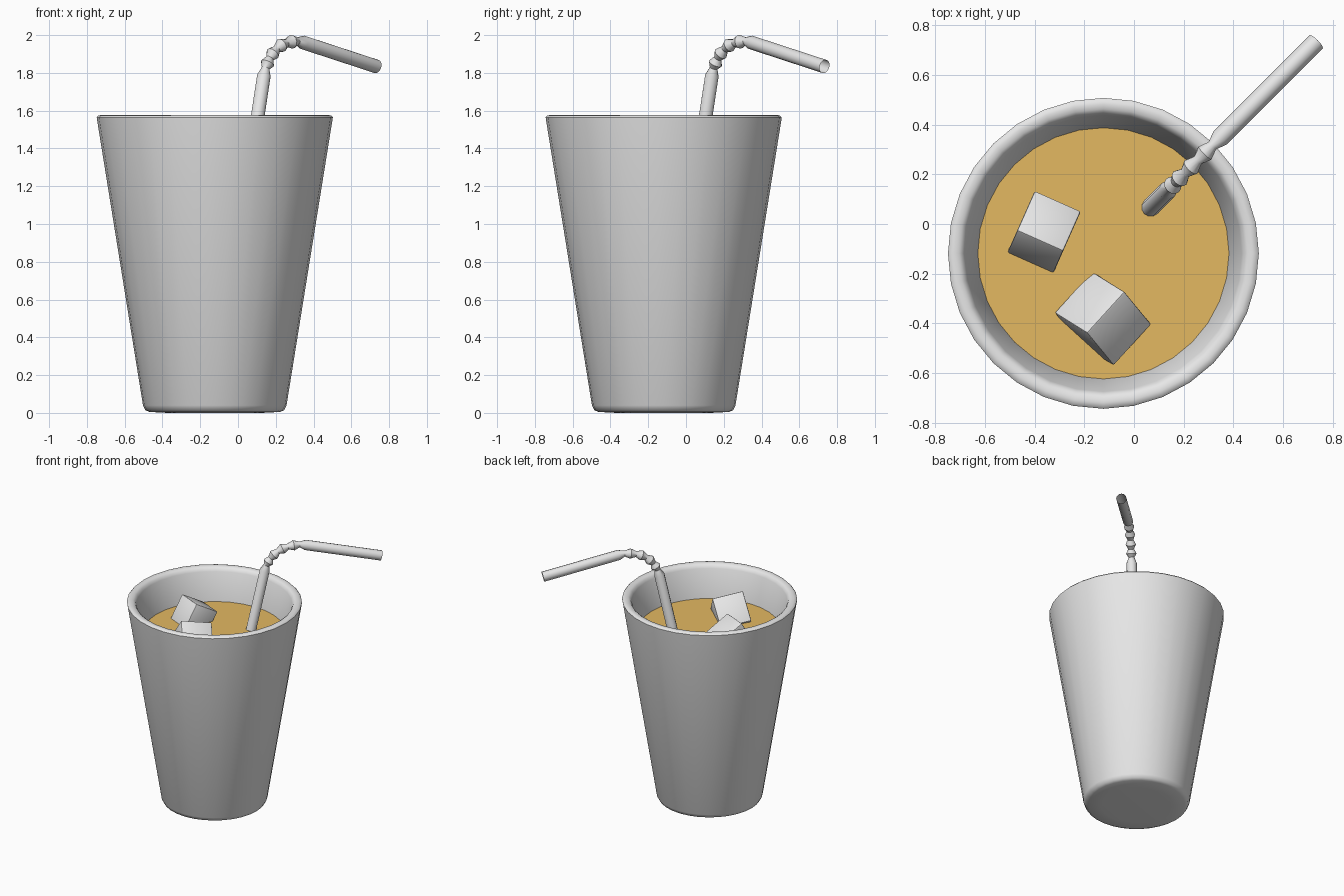
import bpy, bmesh, math
from mathutils import Vector, Matrix

if "Cube" in bpy.data.objects:
    bpy.data.objects.remove(bpy.data.objects["Cube"])


def material(name, rgb):
    m = bpy.data.materials.new(name)
    m.diffuse_color = (*rgb, 1)
    m.use_nodes = True
    m.node_tree.nodes["Principled BSDF"].inputs["Base Color"].default_value = m.diffuse_color
    return m


GREY = material("pale grey", (0.8, 0.8, 0.8))
AMBER = material("amber drink", (0.77, 0.48, 0.12))
CX, CY, LEVEL = -0.123, -0.118, 1.332


def finish(name, bm, mat, angle=35):
    bmesh.ops.recalc_face_normals(bm, faces=bm.faces)
    me = bpy.data.meshes.new(name)
    bm.to_mesh(me)
    bm.free()
    me.materials.append(mat)
    ob = bpy.data.objects.new(name, me)
    bpy.context.collection.objects.link(ob)
    bpy.ops.object.select_all(action='DESELECT')
    ob.select_set(True)
    bpy.context.view_layer.objects.active = ob
    bpy.ops.object.shade_smooth_by_angle(angle=math.radians(angle))
    return ob


def skin(bm, rings):
    # join successive rings of equal length with quads
    for a, b in zip(rings, rings[1:]):
        n = len(a)
        for i in range(n):
            j = (i + 1) % n
            bm.faces.new((a[i], a[j], b[j], b[i]))


# cup: turned profile, outside up, over the rim and down the inside
profile = [(0.25, 0.0), (0.345, 0.005), (0.367, 0.014), (0.38, 0.04),
           (0.623, 1.55), (0.625, 1.565), (0.616, 1.574), (0.600, 1.577),
           (0.580, 1.574), (0.566, 1.564), (0.556, 1.545),
           (0.505, LEVEL), (0.33, 0.07)]
SIDES = 32
bm = bmesh.new()
rings = []
for r, z in profile:
    rings.append([bm.verts.new((CX + r * math.cos(2 * math.pi * i / SIDES),
                                CY + r * math.sin(2 * math.pi * i / SIDES), z))
                  for i in range(SIDES)])
skin(bm, rings)
bm.faces.new(rings[0])
bm.faces.new(rings[-1])
finish("cup", bm, GREY, 50)

# drink surface
bm = bmesh.new()
bmesh.ops.create_circle(bm, cap_ends=True, segments=SIDES, radius=0.506,
                        matrix=Matrix.Translation((CX, CY, LEVEL)))
drink = finish("drink", bm, AMBER)
if drink.data.polygons[0].normal.z < 0:
    drink.data.flip_normals()


# ice cubes: placed by centre and two edge directions
def ice(name, centre, ex, ey, size):
    x = Vector(ex).normalized()
    y = Vector(ey)
    y = (y - x * y.dot(x)).normalized()
    rot = Matrix((x, y, x.cross(y))).transposed().to_4x4()
    bm = bmesh.new()
    bmesh.ops.create_cube(bm, size=size,
                          matrix=Matrix.Translation(centre) @ rot)
    bmesh.ops.bevel(bm, geom=bm.edges[:], offset=0.008, segments=2,
                    profile=0.5, affect='EDGES')
    finish(name, bm, GREY, 40)


t = math.radians(30)
ice("ice_cube_left", (-0.362, -0.033, 1.36), (0.914, -0.406, 0),
    (0.406 * math.cos(t), 0.914 * math.cos(t), -math.sin(t)), 0.203)
top = Vector((-0.18, -0.43, 1.52))
e1 = Vector((-0.14, 0.07, -0.163))
e2 = Vector((0.15, 0.165, -0.037))
e3 = Vector((0.10, -0.135, -0.151))
ice("ice_cube_front", top + (e1 + e2 + e3) / 2, e2, e1, 0.228)

# bendy straw: stations (x = y, z, radius) in the diagonal plane
R, N = 0.037, 0.021
path = [(-0.12, 0.10, R), (0.137, 1.785, R), (0.146, 1.825, N),
        (0.156, 1.850, R), (0.168, 1.877, N), (0.184, 1.902, R),
        (0.205, 1.926, N), (0.229, 1.946, R), (0.256, 1.958, N),
        (0.285, 1.965, R), (0.315, 1.968, N), (0.345, 1.961, R),
        (0.733, 1.834, R)]
pts = [Vector((x, x, z)) for x, z, r in path]
side = Vector((1, -1, 0)).normalized()
bm = bmesh.new()
rings = []
for k, p in enumerate(pts):
    if k in (1, len(pts) - 2):
        # keep the ends of the straight parts square
        tan = (pts[1] - pts[0]) if k == 1 else (pts[-1] - pts[-2])
    else:
        tan = pts[min(k + 1, len(pts) - 1)] - pts[max(k - 1, 0)]
    up = tan.normalized().cross(side)
    r = path[k][2]
    rings.append([bm.verts.new(p + r * (side * math.cos(math.pi * i / 6)
                                        + up * math.sin(math.pi * i / 6)))
                  for i in range(12)])
skin(bm, rings)
finish("straw", bm, GREY, 35)
